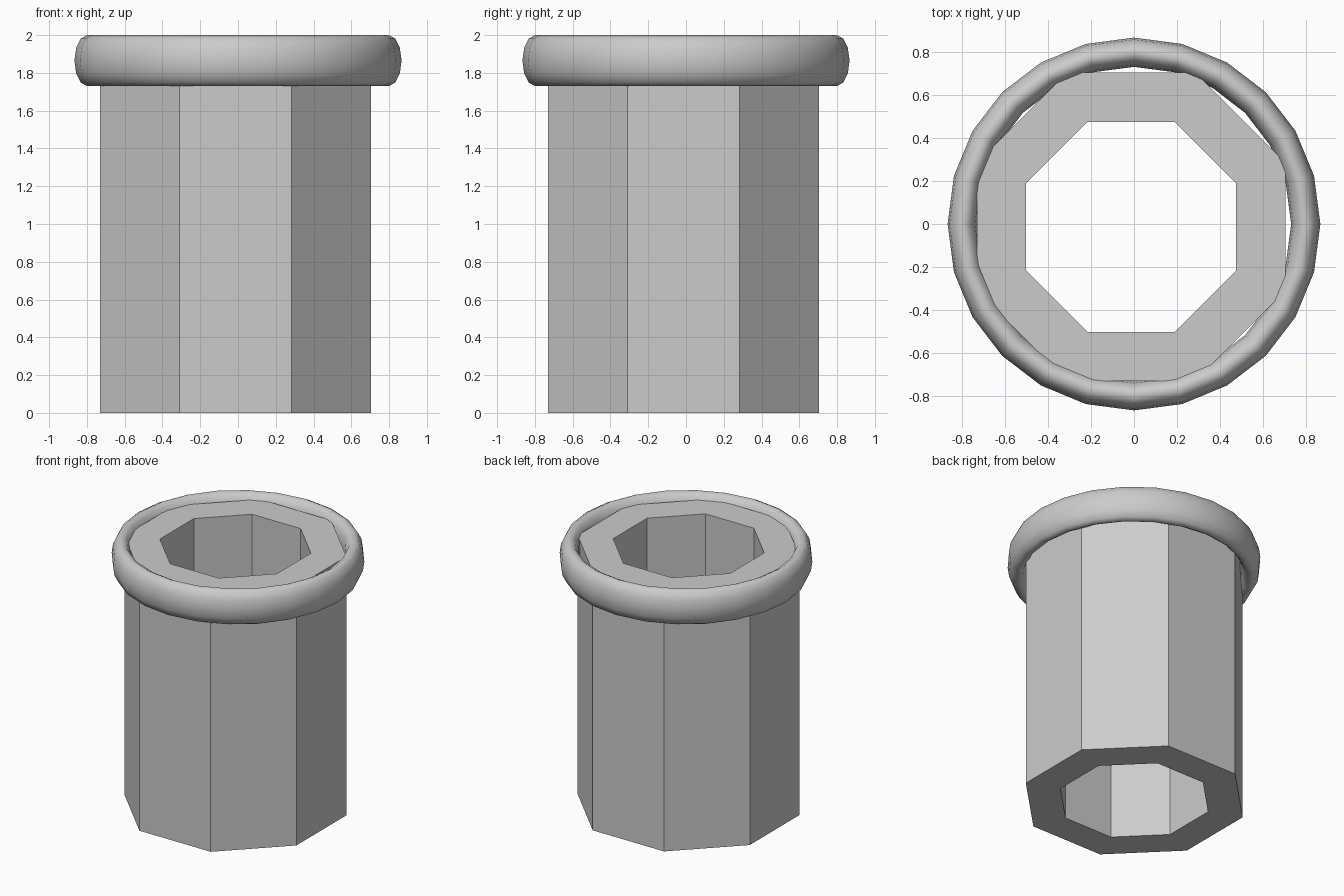
import bpy
import bmesh
from math import cos, sin, pi

if "Cube" in bpy.data.objects:
    bpy.data.objects.remove(bpy.data.objects["Cube"], do_unlink=True)

grey = bpy.data.materials.new("plain_grey")
grey.use_nodes = True
colour = (0.6, 0.6, 0.6, 1)
grey.diffuse_color = colour
grey.node_tree.nodes["Principled BSDF"].inputs["Base Color"].default_value = colour


def lathe(name, profile, sides, turn=0.0, centre=(0, 0)):
    """Sweep a closed (radius, height) profile round a vertical axis."""
    bm = bmesh.new()
    loops = []
    for i in range(sides):
        a = turn + 2 * pi * i / sides
        loops.append([bm.verts.new((centre[0] + r * cos(a), centre[1] + r * sin(a), z))
                      for r, z in profile])
    n = len(profile)
    for i in range(sides):
        here, after = loops[i], loops[(i + 1) % sides]
        for j in range(n):
            k = (j + 1) % n
            bm.faces.new((here[j], after[j], after[k], here[k]))
    bmesh.ops.recalc_face_normals(bm, faces=bm.faces)
    mesh = bpy.data.meshes.new(name)
    bm.to_mesh(mesh)
    bm.free()
    mesh.materials.append(grey)
    obj = bpy.data.objects.new(name, mesh)
    bpy.context.collection.objects.link(obj)
    return obj


# Hollow octagonal body, slightly off the rim's axis
outer = 0.7175 / cos(pi / 8)
inner = 0.488 / cos(pi / 8)
lathe("octagonal_tube", [(inner, 0), (outer, 0), (outer, 1.95), (inner, 1.95)],
      8, pi / 8, (-0.013, -0.013))

# Rounded rim with an upright oval section
oval = [(0.798 + 0.068 * cos(2 * pi * i / 12), 1.865 + 0.135 * sin(2 * pi * i / 12))
        for i in range(12)]
rim = lathe("rounded_rim", oval, 24)
for face in rim.data.polygons:
    face.use_smooth = True
